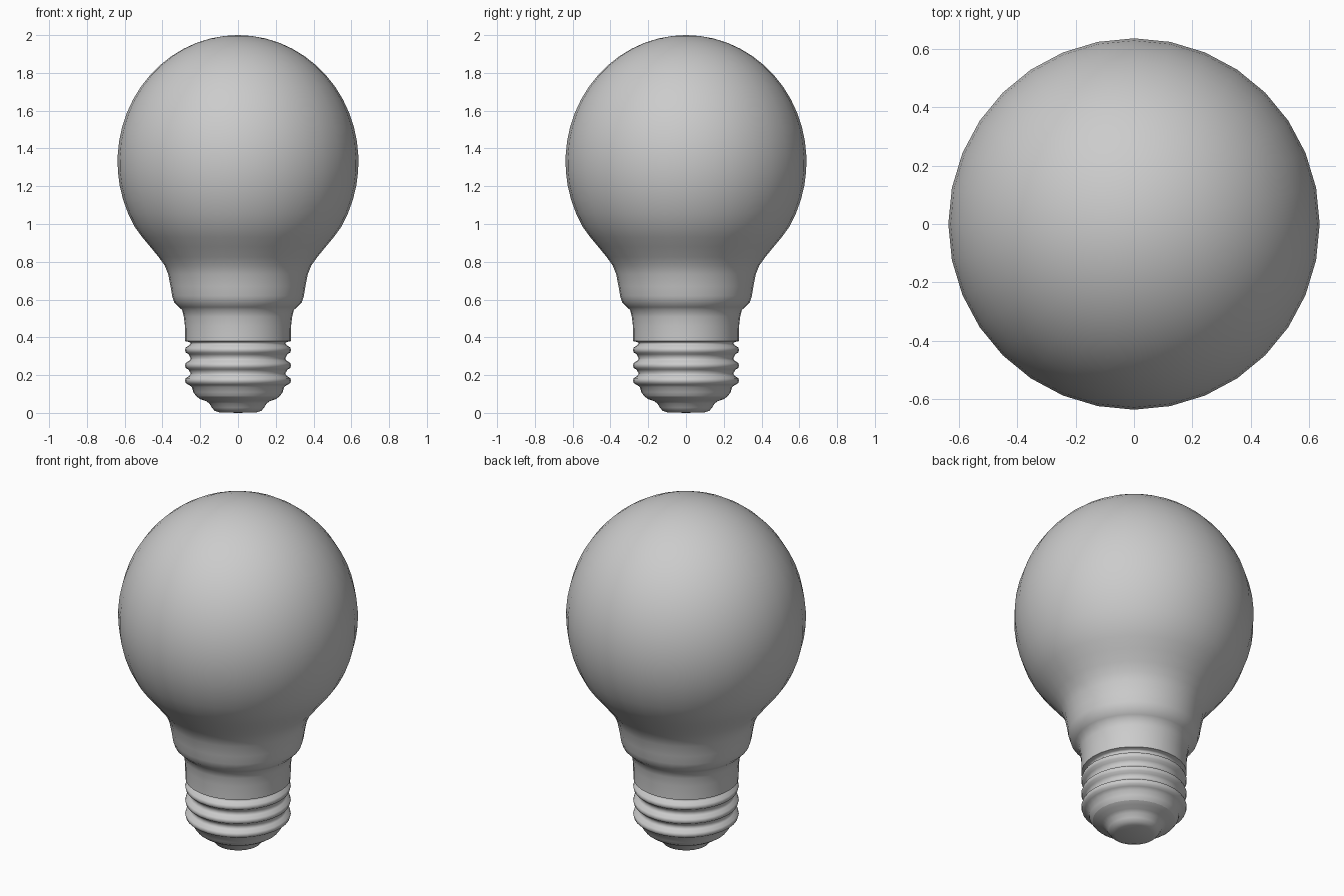
import bpy, bmesh
from math import sin, cos, pi, radians

if "Cube" in bpy.data.objects:
    bpy.data.objects.remove(bpy.data.objects["Cube"])

SIDES = 32


def lathe(name, profile):
    """Spin (radius, height) points, listed bottom to top, around z."""
    bm = bmesh.new()
    rings = []
    for r, z in profile:
        n = 1 if r < 1e-5 else SIDES
        rings.append([bm.verts.new((r * cos(2 * pi * i / SIDES), r * sin(2 * pi * i / SIDES), z))
                      for i in range(n)])
    for a, b in zip(rings, rings[1:]):
        for i in range(SIDES):
            j = (i + 1) % SIDES
            if len(a) == 1:
                bm.faces.new((a[0], b[j], b[i]))
            elif len(b) == 1:
                bm.faces.new((a[i], a[j], b[0]))
            else:
                bm.faces.new((a[i], a[j], b[j], b[i]))
    bmesh.ops.recalc_face_normals(bm, faces=bm.faces)
    me = bpy.data.meshes.new(name)
    bm.to_mesh(me)
    bm.free()
    me.shade_smooth()
    ob = bpy.data.objects.new(name, me)
    bpy.context.collection.objects.link(ob)
    return ob


# Glass: stepped neck flowing into a slightly tall globe
neck = [(0.28, 0.38), (0.281, 0.46), (0.287, 0.51), (0.296, 0.545), (0.313, 0.56),
        (0.338, 0.585), (0.349, 0.62), (0.357, 0.67), (0.37, 0.735), (0.388, 0.78),
        (0.42, 0.825), (0.465, 0.88), (0.507, 0.93)]
STEPS = 18
globe = []
for k in range(STEPS):
    t = radians(-31 + 121 * k / STEPS)
    globe.append((0.638 * cos(t), 1.33 + 0.67 * sin(t)))
lathe("glass_bulb", neck + globe + [(0, 2.0)])

# Screw base: three rounded threads above a tapered shoulder
base = [(0.22, 0.087), (0.237, 0.11), (0.244, 0.137)]
for z in (0.172, 0.252, 0.334):
    base += [(0.262, z - 0.023), (0.277, z - 0.014), (0.281, z),
             (0.277, z + 0.012), (0.258, z + 0.024), (0.25, z + 0.036)]
base += [(0.262, 0.376), (0.28, 0.38)]
lathe("screw_base", base)

# End contact: rounded button under the base
lathe("end_contact", [(0, 0), (0.10, 0.003), (0.125, 0.012), (0.138, 0.028),
                      (0.152, 0.05), (0.17, 0.063), (0.2, 0.073), (0.22, 0.087)])
